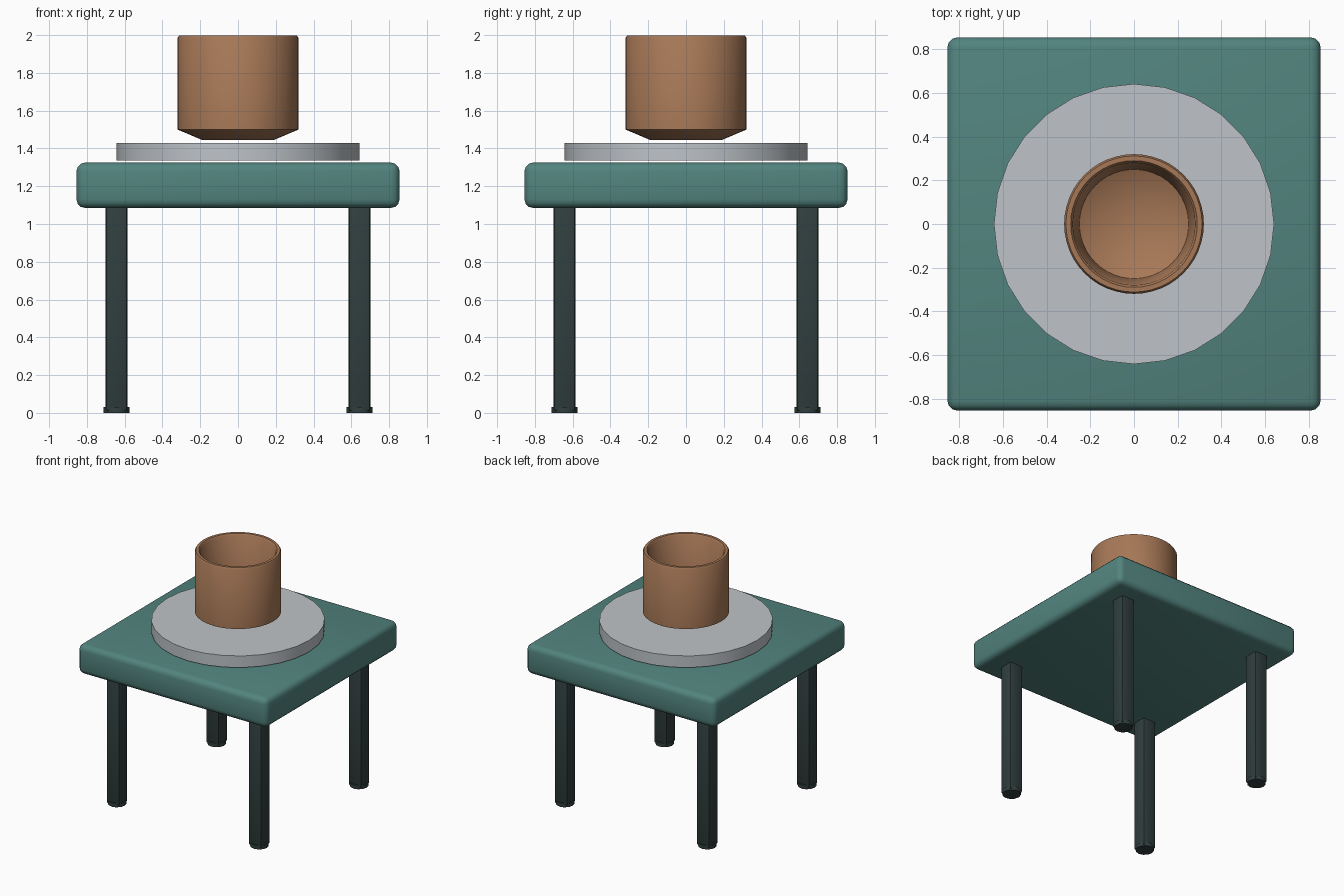
import bpy
import math

if "Cube" in bpy.data.objects:
    bpy.data.objects.remove(bpy.data.objects["Cube"])


def material(name, rgb):
    m = bpy.data.materials.new(name)
    m.diffuse_color = (*rgb, 1)
    m.use_nodes = True
    m.node_tree.nodes["Principled BSDF"].inputs["Base Color"].default_value = m.diffuse_color
    return m


TEAL = material("teal", (0.085, 0.23, 0.21))
BROWN = material("clay brown", (0.39, 0.19, 0.095))
GREY = material("light grey", (0.52, 0.55, 0.58))
DARK = material("dark slate", (0.03, 0.048, 0.048))


def finish(name, mat, angle=35):
    ob = bpy.context.object
    ob.name = name
    ob.data.materials.append(mat)
    bpy.ops.object.shade_smooth_by_angle(angle=math.radians(angle))
    return ob


def box(name, mat, size, loc, bevel, segments):
    bpy.ops.mesh.primitive_cube_add(size=1, location=loc)
    ob = bpy.context.object
    ob.scale = size
    bpy.ops.object.transform_apply(location=False, rotation=False, scale=True)
    mod = ob.modifiers.new("rounded edges", "BEVEL")
    mod.width = bevel
    mod.segments = segments
    bpy.ops.object.modifier_apply(modifier=mod.name)
    return finish(name, mat)


def disc(name, mat, radius, z0, z1, sides, x=0, y=0):
    bpy.ops.mesh.primitive_cylinder_add(
        vertices=sides, radius=radius, depth=z1 - z0, location=(x, y, (z0 + z1) / 2))
    return finish(name, mat)


def lathe(name, mat, profile, sides):
    """Spin (radius, z) points about z; zero radius becomes a single pole."""
    verts, rings, faces = [], [], []
    for r, z in profile:
        n = sides if r > 0 else 1
        rings.append([len(verts) + i for i in range(n)])
        for i in range(n):
            a = 2 * math.pi * i / sides
            verts.append((r * math.cos(a), r * math.sin(a), z))
    for a, b in zip(rings, rings[1:]):
        for i in range(sides):
            j = (i + 1) % sides
            quad = [a[i % len(a)], a[j % len(a)], b[j % len(b)], b[i % len(b)]]
            faces.append(list(dict.fromkeys(quad)))
    me = bpy.data.meshes.new(name)
    me.from_pydata(verts, [], faces)
    ob = bpy.data.objects.new(name, me)
    bpy.context.collection.objects.link(ob)
    bpy.ops.object.select_all(action="DESELECT")
    ob.select_set(True)
    bpy.context.view_layer.objects.active = ob
    return finish(name, mat, 40)


# Square top slab
box("table_top", TEAL, (1.71, 1.71, 0.24), (0, 0, 1.205), 0.045, 3)

# Four legs, each with a round foot
for sx, side in ((-1, "left"), (1, "right")):
    for sy, end in ((-1, "front"), (1, "back")):
        x, y = sx * 0.643, sy * 0.643
        box(f"leg_{end}_{side}", DARK, (0.115, 0.115, 1.10), (x, y, 0.56), 0.012, 2)
        disc(f"foot_{end}_{side}", DARK, 0.069, 0, 0.032, 12, x, y)

# Round plate hovering just above the slab
disc("turning_plate", GREY, 0.642, 1.335, 1.43, 28)

# Open pot: tapered base, straight wall, rounded rim, hollow inside
lathe("pot", BROWN, [
    (0, 1.445), (0.19, 1.445), (0.32, 1.50),
    (0.32, 1.985), (0.312, 1.998), (0.29, 1.998), (0.28, 1.985),
    (0.25, 1.57), (0.17, 1.53), (0, 1.51)], 48)
